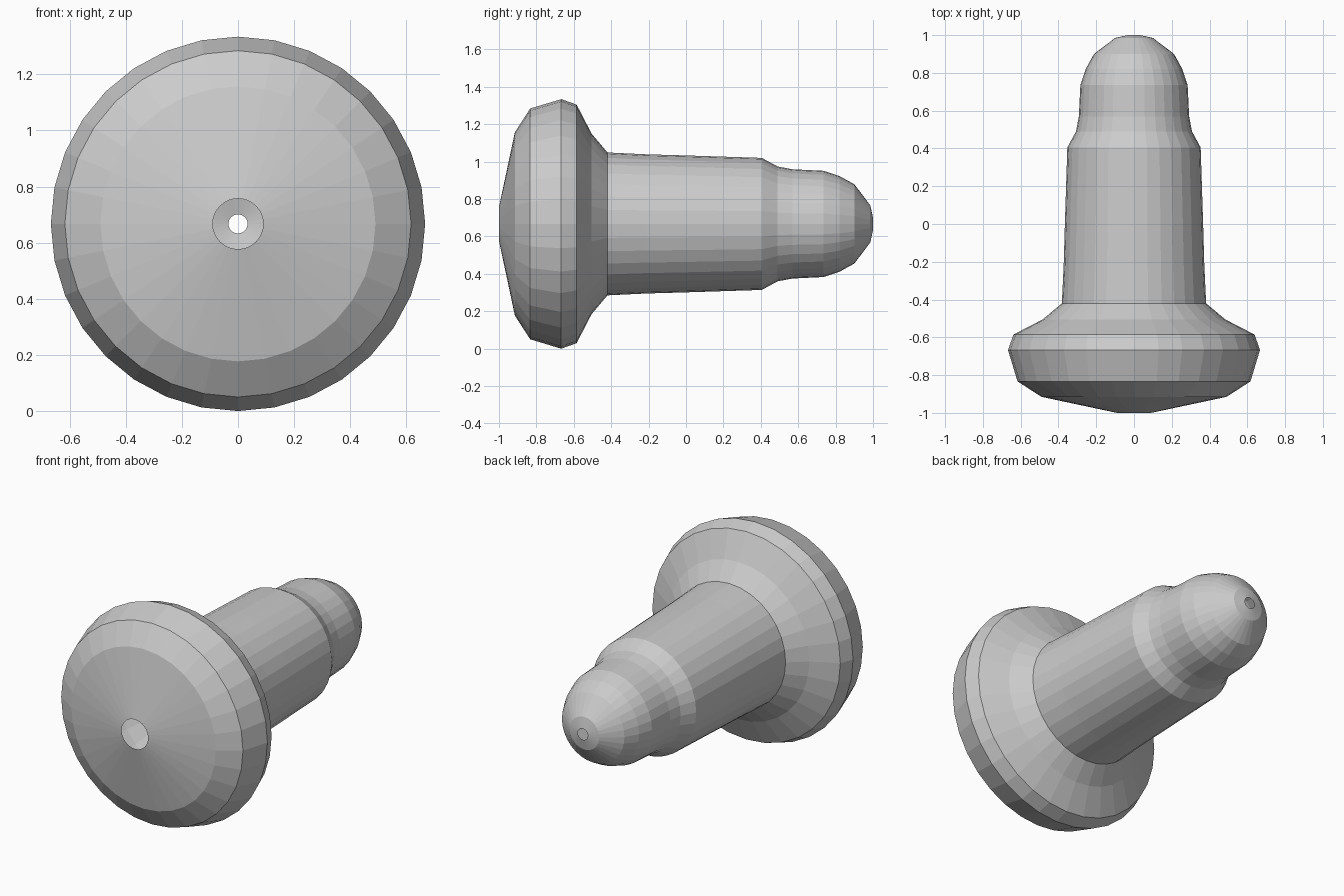
import bpy, bmesh, math

if "Cube" in bpy.data.objects:
    bpy.data.objects.remove(bpy.data.objects["Cube"])

SIDES = 32
AXIS_Z = 0.667

# Lathe profile: (y along the axis, radius), front hole to rear hole
PROFILE = [
    (-1.0, 0.09), (-0.915, 0.49), (-0.833, 0.617),   # domed head front
    (-0.667, 0.667), (-0.585, 0.638),                # head rim
    (-0.505, 0.483), (-0.42, 0.382),                 # head underside
    (-0.21, 0.372), (0.0, 0.366), (0.405, 0.353),    # tapering shaft
    (0.49, 0.307), (0.57, 0.292), (0.735, 0.284),    # neck step
    (0.82, 0.256), (0.90, 0.212), (0.985, 0.10), (1.0, 0.034),  # rounded tip
]


def lathe(name, profile):
    """Open shell of revolution around the y axis."""
    bm = bmesh.new()
    rings = []
    for y, r in profile:
        angles = [2 * math.pi * i / SIDES for i in range(SIDES)]
        rings.append([bm.verts.new((r * math.sin(a), y, AXIS_Z + r * math.cos(a)))
                      for a in angles])
    for a, b in zip(rings, rings[1:]):
        for i in range(SIDES):
            j = (i + 1) % SIDES
            bm.faces.new((a[i], a[j], b[j], b[i]))
    bm.normal_update()
    # Make the faces point outward, judged on the shaft
    test = bm.faces[:][SIDES * 7]
    out = test.calc_center_median()
    if test.normal.x * out.x + test.normal.z * (out.z - AXIS_Z) < 0:
        bmesh.ops.reverse_faces(bm, faces=bm.faces[:])
    mesh = bpy.data.meshes.new(name)
    bm.to_mesh(mesh)
    bm.free()
    obj = bpy.data.objects.new(name, mesh)
    bpy.context.collection.objects.link(obj)
    return obj


# Hollow plug with mushroom head, open at both ends
lathe("mushroom_head_plug", PROFILE)
